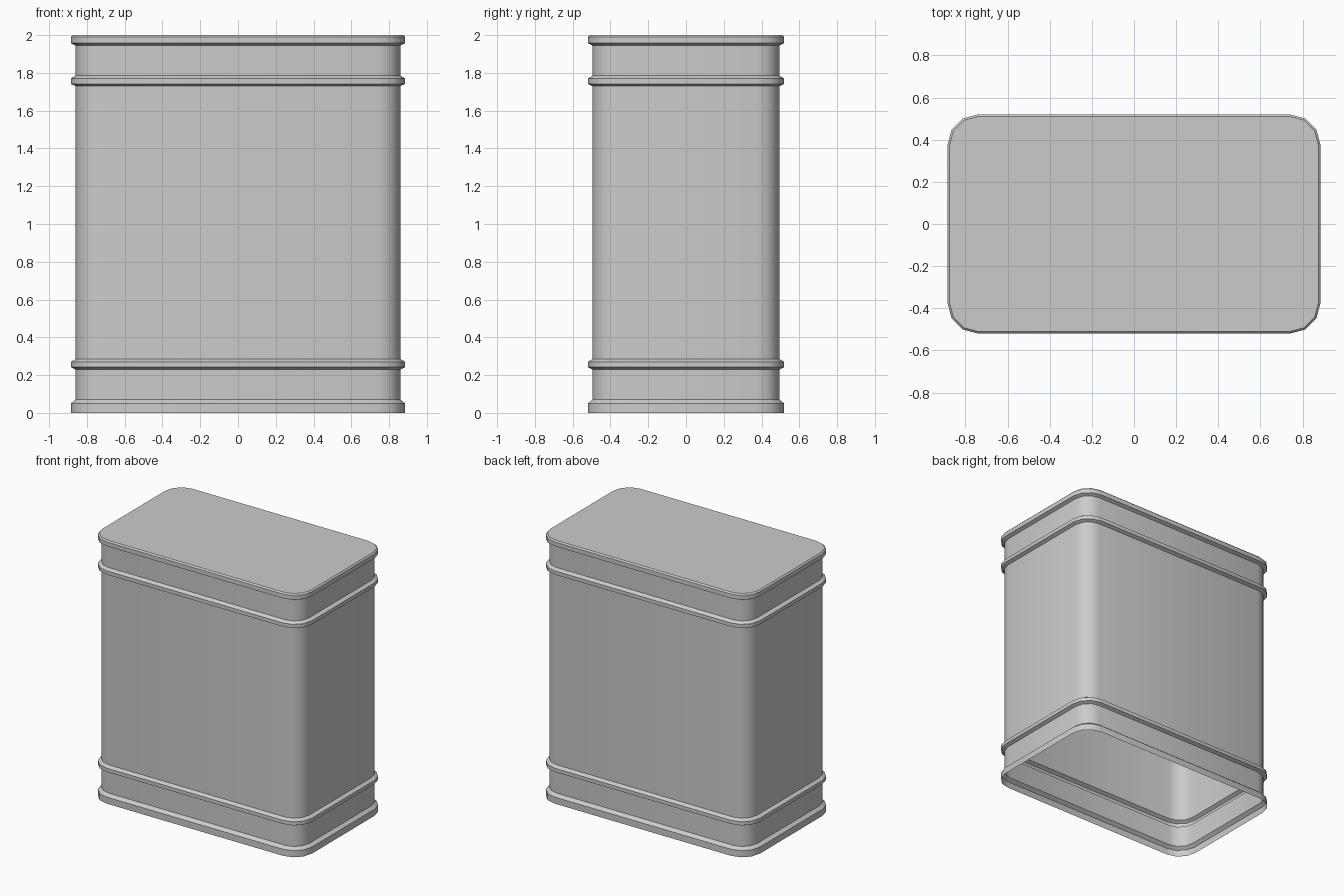
import bpy
import bmesh
from math import cos, sin, pi, radians

cube = bpy.data.objects.get("Cube")
if cube:
    bpy.data.objects.remove(cube, do_unlink=True)

# Grey metal
metal = bpy.data.materials.new("grey metal")
metal.use_nodes = True
grey = (0.6, 0.6, 0.6, 1)
metal.diffuse_color = grey
metal.node_tree.nodes["Principled BSDF"].inputs["Base Color"].default_value = grey

# Centres of the rounded corners, shared by every ring
CORNER_X, CORNER_Y = 0.74, 0.375
WALL, RIM = 0.12, 0.145
CORNER_STEPS = 3


def ring(bm, radius, z):
    """Rounded rectangle, counter-clockwise seen from above."""
    verts = []
    for q, (sx, sy) in enumerate([(1, 1), (-1, 1), (-1, -1), (1, -1)]):
        for i in range(CORNER_STEPS + 1):
            a = (q + i / CORNER_STEPS) * pi / 2
            verts.append(bm.verts.new((sx * CORNER_X + radius * cos(a),
                                       sy * CORNER_Y + radius * sin(a), z)))
    return verts


def band(z):
    """Raised bead around the wall, starting at height z."""
    return [(WALL, z), (RIM, z + 0.012), (RIM, z + 0.04), (WALL, z + 0.055)]


# Wall profile: foot flange, two beads, overhanging lid edge
profile = [(RIM, 0), (RIM, 0.05), (WALL, 0.07)]
profile += band(0.23) + band(1.73)
profile += [(WALL, 1.945), (RIM, 1.957), (RIM, 1.99), (RIM - 0.01, 2)]

# Canister shell, closed on top and open underneath
bm = bmesh.new()
rings = [ring(bm, r, z) for r, z in profile]
for low, high in zip(rings, rings[1:]):
    for i in range(len(low)):
        j = (i + 1) % len(low)
        bm.faces.new((low[i], low[j], high[j], high[i]))
bm.faces.new(rings[-1])

mesh = bpy.data.meshes.new("canister")
bm.to_mesh(mesh)
bm.free()
mesh.materials.append(metal)
canister = bpy.data.objects.new("canister", mesh)
bpy.context.collection.objects.link(canister)

# Smooth corners, crisp bead edges
bpy.ops.object.select_all(action="DESELECT")
canister.select_set(True)
bpy.context.view_layer.objects.active = canister
bpy.ops.object.shade_smooth_by_angle(angle=radians(35))
